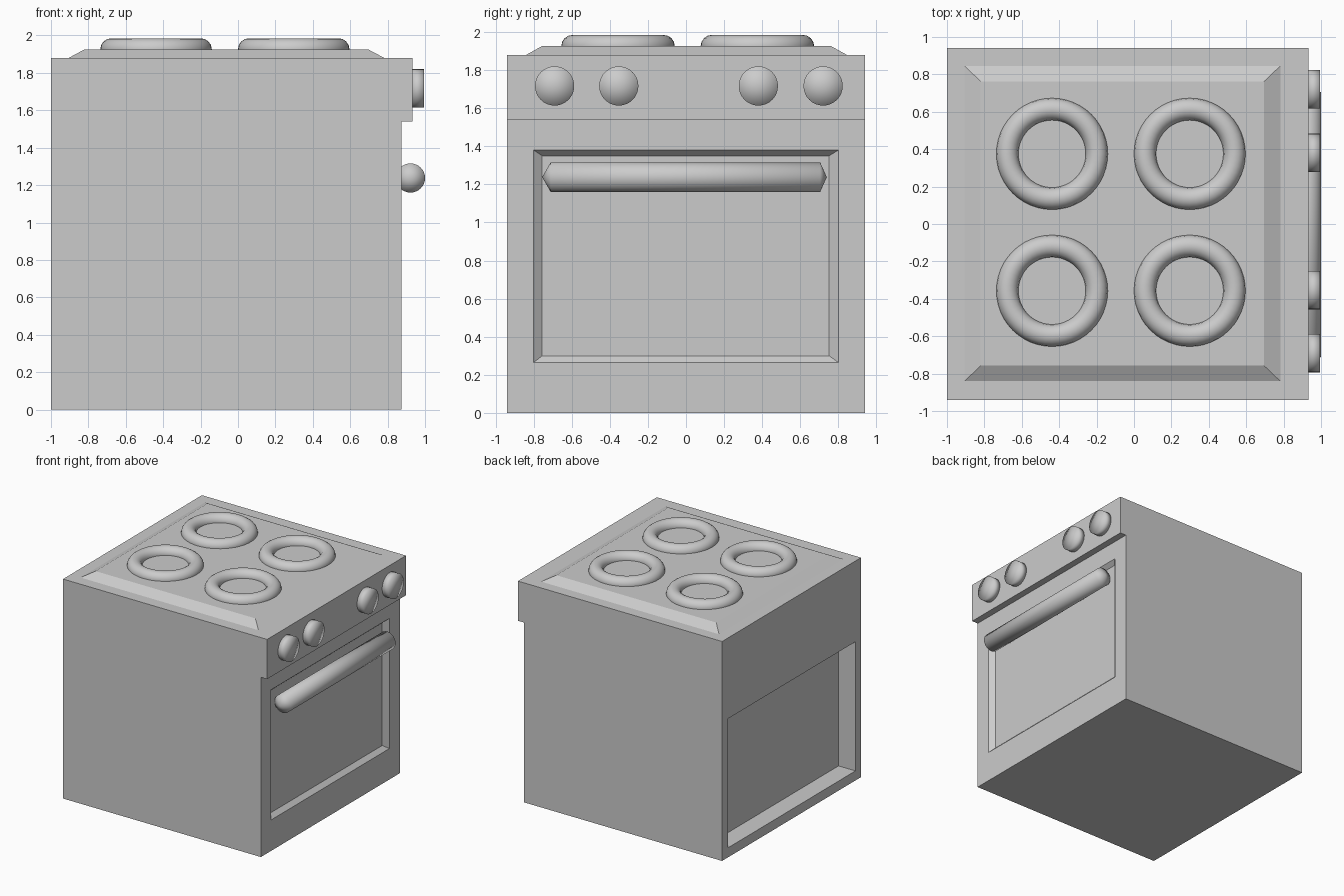
import bpy, bmesh
from math import pi
from mathutils import Vector, Matrix

if "Cube" in bpy.data.objects:
    bpy.data.objects.remove(bpy.data.objects["Cube"])


def finish(bm, name, smooth=False):
    bmesh.ops.recalc_face_normals(bm, faces=bm.faces)
    for f in bm.faces:
        f.smooth = smooth
    mesh = bpy.data.meshes.new(name)
    bm.to_mesh(mesh)
    bm.free()
    obj = bpy.data.objects.new(name, mesh)
    bpy.context.collection.objects.link(obj)
    return obj


def step(bm, face, lo, hi):
    """Inset a four-sided face and fit its corners to the box lo..hi."""
    bmesh.ops.inset_individual(bm, faces=[face], thickness=0.05)
    c = face.calc_center_median()
    for v in face.verts:
        v.co = Vector([lo[i] if v.co[i] < c[i] else hi[i] for i in range(3)])


def rod(name, centre, radius, length, axis, tips=(0, 0)):
    """Smooth rod; its end-cap centres can be pulled out into shallow cones."""
    bm = bmesh.new()
    bmesh.ops.create_cone(bm, cap_ends=True, cap_tris=True, segments=32,
                          radius1=radius, radius2=radius, depth=length)
    for v in bm.verts:
        if v.co.xy.length < 1e-4:
            v.co.z += tips[1] if v.co.z > 0 else -tips[0]
    rot = Matrix.Rotation(pi / 2, 4, 'Y') if axis == 'x' else Matrix.Rotation(-pi / 2, 4, 'X')
    bmesh.ops.transform(bm, matrix=rot, verts=bm.verts)
    obj = finish(bm, name, True)
    obj.location = centre
    return obj


# Oven body: side profile with the overhanging control panel, extruded along y
bm = bmesh.new()
profile = [(-1, 0), (0.875, 0), (0.875, 1.54), (0.934, 1.54), (0.934, 1.88), (-1, 1.88)]
side = bm.faces.new([bm.verts.new((x, -0.94, z)) for x, z in profile])
out = bmesh.ops.extrude_face_region(bm, geom=[side], use_keep_orig=True)
bmesh.ops.translate(bm, vec=(0, 1.88, 0),
                    verts=[g for g in out['geom'] if isinstance(g, bmesh.types.BMVert)])
bmesh.ops.recalc_face_normals(bm, faces=bm.faces)


def pick(axis, value):
    return next(f for f in bm.faces
                if all(abs(v.co[axis] - value) < 1e-4 for v in f.verts))


# Raised hob plate
top = pick(2, 1.88)
step(bm, top, (-0.905, -0.84, 1.88), (0.782, 0.845, 1.88))
step(bm, top, (-0.82, -0.757, 1.926), (0.695, 0.762, 1.926))

# Sunken door panel
door = pick(0, 0.875)
step(bm, door, (0.875, -0.80, 0.265), (0.875, 0.80, 1.38))
step(bm, door, (0.84, -0.755, 0.30), (0.84, 0.752, 1.35))

# Rear recess
rear = pick(0, -1)
step(bm, rear, (-1, -0.865, 0.082), (-1, 0.863, 1.188))
step(bm, rear, (-0.84, -0.865, 0.082), (-0.84, 0.863, 1.188))
finish(bm, "oven_body")

# Burner rings
for i, (x, y) in enumerate([(x, y) for x in (-0.438, 0.298) for y in (-0.357, 0.375)]):
    bpy.ops.mesh.primitive_torus_add(location=(x, y, 1.926), major_radius=0.239,
                                     minor_radius=0.059, major_segments=48, minor_segments=16)
    bpy.context.object.name = f"burner_{i + 1}"
    bpy.ops.object.shade_smooth()

# Control knobs
for i, y in enumerate((-0.69, -0.353, 0.38, 0.72)):
    rod(f"knob_{i + 1}", (0.96, y, 1.717), 0.103, 0.07, 'x')

# Door handle
rod("door_handle", (0.922, -0.003, 1.238), 0.078, 1.415, 'y', tips=(0.045, 0.035))
